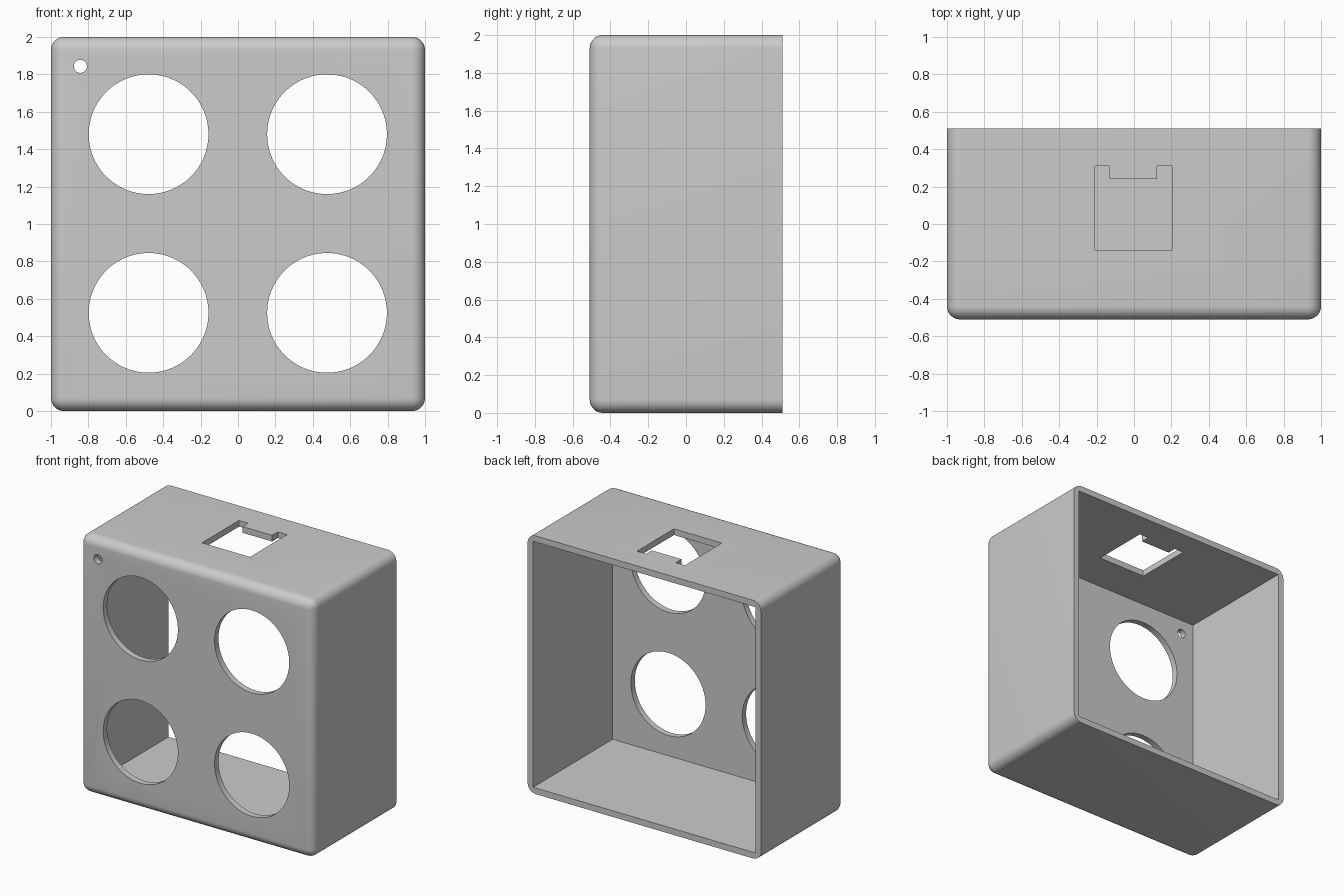
import bpy, bmesh
from math import cos, sin, tau, radians
from mathutils import Vector

if "Cube" in bpy.data.objects:
    bpy.data.objects.remove(bpy.data.objects["Cube"])

DEPTH = 0.51   # half depth
WALL = 0.048
ROUND = 0.07

grey = bpy.data.materials.new("plain grey")
grey.use_nodes = True
colour = (0.6, 0.6, 0.6, 1)
grey.diffuse_color = colour
grey.node_tree.nodes["Principled BSDF"].inputs["Base Color"].default_value = colour


def add_object(name, bm):
    bmesh.ops.recalc_face_normals(bm, faces=bm.faces)
    mesh = bpy.data.meshes.new(name)
    bm.to_mesh(mesh)
    bm.free()
    mesh.materials.append(grey)
    obj = bpy.data.objects.new(name, mesh)
    bpy.context.collection.objects.link(obj)
    return obj


def box(low, high):
    bm = bmesh.new()
    bmesh.ops.create_cube(bm, size=1)
    low, high = Vector(low), Vector(high)
    for v in bm.verts:
        v.co = (low + high) / 2 + v.co * (high - low)
    return bm


def prism(outline, along):
    """Extrude a closed outline of 3D points along a vector."""
    bm = bmesh.new()
    face = bm.faces.new([bm.verts.new(p) for p in outline])
    out = bmesh.ops.extrude_face_region(bm, geom=[face], use_keep_orig=True)
    verts = [g for g in out["geom"] if isinstance(g, bmesh.types.BMVert)]
    bmesh.ops.translate(bm, verts=verts, vec=along)
    return bm


def cut(target, name, bm):
    cutter = add_object(name, bm)
    mod = target.modifiers.new(name, 'BOOLEAN')
    mod.operation, mod.solver, mod.object = 'DIFFERENCE', 'EXACT', cutter
    bpy.context.view_layer.objects.active = target
    bpy.ops.object.modifier_apply(modifier=name)
    bpy.data.objects.remove(cutter)


def round_hole(target, x, z, radius, sides):
    ring = [(x + radius * cos(tau * i / sides), -DEPTH - 0.1,
             z + radius * sin(tau * i / sides)) for i in range(sides)]
    cut(target, "round_hole", prism(ring, (0, 0.3, 0)))


# Outer block, rounded everywhere except around the back opening
bm = box((-1, -DEPTH, 0), (1, DEPTH, 2))
edges = [e for e in bm.edges if any(v.co.y < 0 for v in e.verts)]
bmesh.ops.bevel(bm, geom=edges, offset=ROUND, segments=8, profile=0.5, affect='EDGES')
housing = add_object("housing", bm)

# Hollow interior, open at the back
cut(housing, "interior", box((WALL - 1, WALL - DEPTH, WALL), (1 - WALL, DEPTH + 0.2, 2 - WALL)))

# Four large openings and a small pilot hole in the front
for x in (-0.478, 0.476):
    for z in (0.525, 1.48):
        round_hole(housing, x, z, 0.32, 96)
round_hole(housing, -0.843, 1.843, 0.035, 32)

# Notched socket opening in the top
socket = [(-0.208, -0.143), (0.203, -0.143), (0.203, 0.31), (0.124, 0.31),
          (0.124, 0.24), (-0.13, 0.24), (-0.13, 0.31), (-0.208, 0.31)]
cut(housing, "socket_opening", prism([(x, y, 1.85) for x, y in socket], (0, 0, 0.3)))

# Smooth rounded edges, crisp cuts
bpy.ops.object.select_all(action='DESELECT')
housing.select_set(True)
bpy.context.view_layer.objects.active = housing
bpy.ops.object.shade_smooth_by_angle(angle=radians(30))
